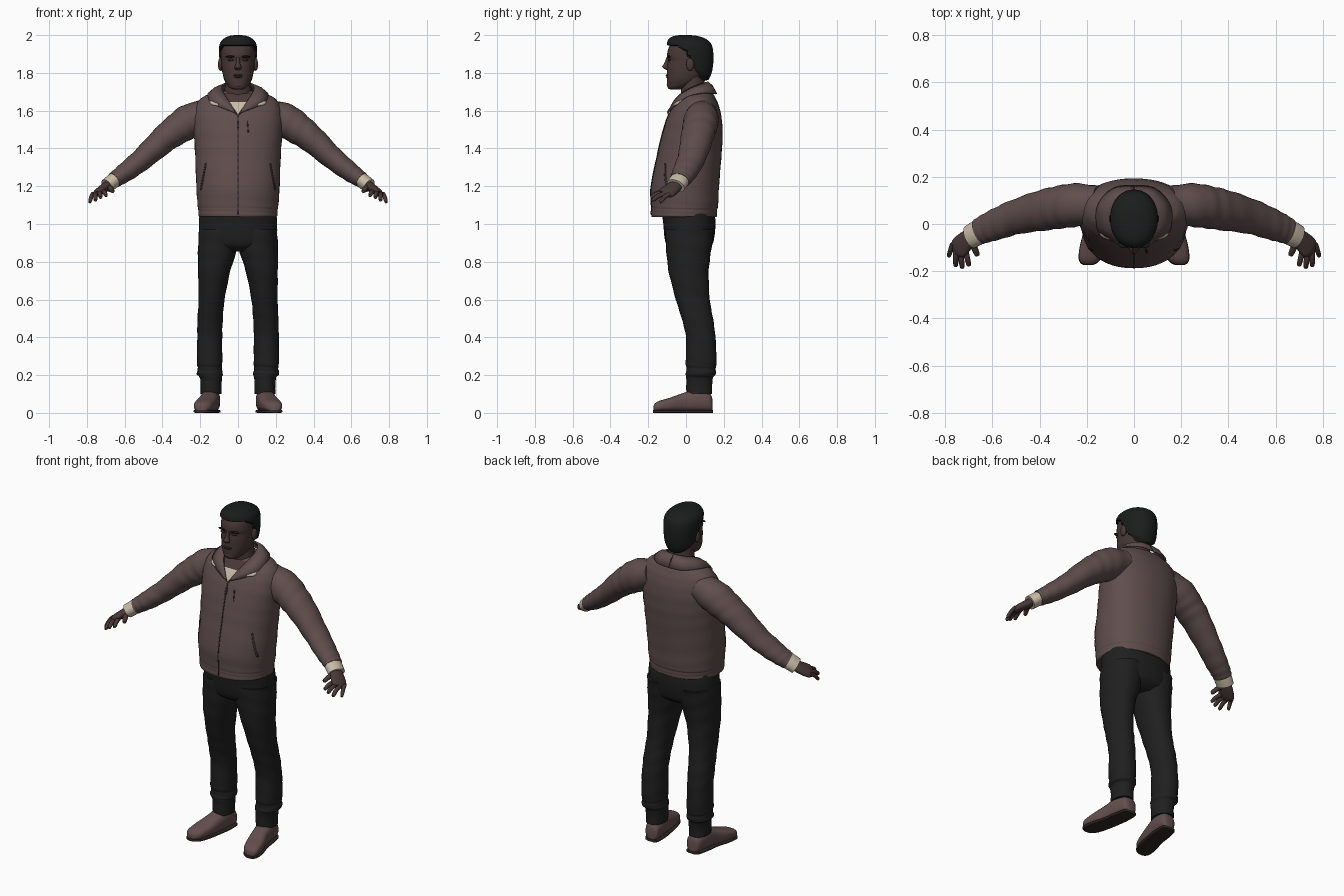
import bpy, bmesh, math
from mathutils import Vector
from mathutils.bvhtree import BVHTree

X, Y, Z = Vector((1, 0, 0)), Vector((0, 1, 0)), Vector((0, 0, 1))


def material(name, rgb):
    m = bpy.data.materials.new(name)
    m.diffuse_color = (*rgb, 1)
    return m


BROWN = material("jacket brown", (0.115, 0.075, 0.074))
SEAM = material("dark seam", (0.045, 0.03, 0.03))
SKIN = material("skin", (0.066, 0.040, 0.037))
LIP = material("lip", (0.045, 0.026, 0.025))
BLACK = material("trouser black", (0.014, 0.014, 0.015))
HAIR = material("hair black", (0.011, 0.012, 0.012))
CREAM = material("shirt cream", (0.58, 0.50, 0.39))
SHOE = material("shoe brown", (0.125, 0.078, 0.076))
SOLE = material("sole dark", (0.03, 0.02, 0.02))


def finish(name, bm, mats, angle=50):
    bmesh.ops.recalc_face_normals(bm, faces=bm.faces)
    me = bpy.data.meshes.new(name)
    bm.to_mesh(me)
    bm.free()
    ob = bpy.data.objects.new(name, me)
    bpy.context.collection.objects.link(ob)
    for m in mats:
        me.materials.append(m)
    bpy.ops.object.select_all(action='DESELECT')
    ob.select_set(True)
    bpy.context.view_layer.objects.active = ob
    bpy.ops.object.shade_smooth_by_angle(angle=math.radians(angle))
    return ob


def spline(rows, steps):
    """Smooth curve through rows of numbers."""
    out = []
    for i in range(len(rows) - 1):
        a, b, c, d = (rows[min(max(k, 0), len(rows) - 1)] for k in (i - 1, i, i + 1, i + 2))
        for s in range(steps):
            t = s / steps
            out.append([q + 0.5 * t * (r - p + t * (2*p - 5*q + 4*r - u + t * (3*(q - r) + u - p)))
                        for p, q, r, u in zip(a, b, c, d)])
    return out + [list(rows[-1])]


def loft(name, rows, mat, frame=None, power=2.0, segs=28, steps=5, fold=0.0, ref=Y, tweak=None):
    """Skin elliptical rings (x, y, z, radius_a, radius_b); rings follow the path unless a frame is given."""
    rows = spline(rows, steps)
    pts = [Vector(r[:3]) for r in rows]
    bm = bmesh.new()
    rings = []
    for i, r in enumerate(rows):
        if frame:
            a, b = frame
        else:
            t = (pts[min(i + 1, len(pts) - 1)] - pts[max(i - 1, 0)]).normalized()
            a = (ref - t * ref.dot(t)).normalized()
            b = t.cross(a)
        ring = []
        for k in range(segs):
            th = 2 * math.pi * k / segs
            c, s = math.cos(th), math.sin(th)
            w = 1 + fold * math.sin(1.5 * i + 2.2 * math.sin(th + 0.7))
            ca = math.copysign(abs(c) ** (2 / power), c) * max(r[3], 0.001) * w
            sb = math.copysign(abs(s) ** (2 / power), s) * max(r[4], 0.001) * w
            p = pts[i] + a * ca + b * sb
            ring.append(bm.verts.new(tweak(p) if tweak else p))
        rings.append(ring)
    for lo, hi in zip(rings, rings[1:]):
        for k in range(segs):
            n = (k + 1) % segs
            bm.faces.new((lo[k], lo[n], hi[n], hi[k]))
    bm.faces.new(rings[0])
    bm.faces.new(rings[-1])
    return finish(name, bm, [mat])


def blob(name, loc, size, mat):
    bm = bmesh.new()
    bmesh.ops.create_uvsphere(bm, u_segments=16, v_segments=10, radius=1)
    for v in bm.verts:
        v.co = Vector(loc) + Vector(c * s for c, s in zip(v.co, size))
    return finish(name, bm, [mat])


def column(rows):
    """Rows of (z, y, rx, ry) on the centre line."""
    return [(0, y, z, rx, ry) for z, y, rx, ry in rows]


# Jacket body
body = loft("jacket_body", column([
    (1.037, -0.010, 0.203, 0.170), (1.045, -0.010, 0.209, 0.174), (1.075, -0.009, 0.210, 0.174),
    (1.10, -0.007, 0.214, 0.177), (1.20, -0.005, 0.221, 0.180), (1.35, 0.016, 0.226, 0.171),
    (1.45, 0.030, 0.232, 0.163), (1.55, 0.043, 0.238, 0.147), (1.62, 0.052, 0.226, 0.124),
    (1.665, 0.060, 0.196, 0.097), (1.69, 0.062, 0.146, 0.080), (1.705, 0.062, 0.09, 0.06)]),
    BROWN, (X, Y), power=2.2, segs=48, fold=0.004)

# Zip and pocket seams, laid as thin strips on the jacket front
tree = BVHTree.FromPolygons([v.co for v in body.data.vertices],
                            [p.vertices[:] for p in body.data.polygons])


def seam(name, x0, z0, x1, z1, width):
    bm = bmesh.new()
    prev = None
    for i in range(17):
        x, z = x0 + (x1 - x0) * i / 16, z0 + (z1 - z0) * i / 16
        pair = []
        for e in (-width / 2, width / 2):
            hit = tree.ray_cast(Vector((x + e, -1, z)), Y)[0]
            pair.append(bm.verts.new((x + e, (hit.y if hit else 0) - 0.003, z)))
        if prev:
            bm.faces.new((prev[0], prev[1], pair[1], pair[0]))
        prev = pair
    ob = finish(name, bm, [SEAM])
    ob.modifiers.new("thickness", 'SOLIDIFY').thickness = 0.003


seam("front_zip", 0, 1.05, 0, 1.585, 0.005)
seam("zip_pull", 0, 1.51, 0, 1.545, 0.012)
seam("chest_pocket", 0.055, 1.485, 0.05, 1.545, 0.006)

# Collar: strip between a neck edge and an outer edge, mirrored
inner = [(0, 0.115, 1.752), (0.055, 0.103, 1.748), (0.085, 0.045, 1.728),
         (0.075, -0.024, 1.69), (0.045, -0.066, 1.645), (0.006, -0.097, 1.58)]
outer = [(0, 0.162, 1.688), (0.085, 0.152, 1.69), (0.150, 0.085, 1.693),
         (0.158, 0.005, 1.674), (0.132, -0.048, 1.635), (0.022, -0.096, 1.59)]
for sx, side in ((1, "left"), (-1, "right")):
    bm = bmesh.new()
    pairs = [[bm.verts.new((p[0] * sx, p[1], p[2])) for p in (a, [(m + n) / 2 + o for m, n, o in zip(a, b, (0.004, 0, 0.01))], b)]
             for a, b in zip(spline(inner, 4), spline(outer, 4))]
    for p, q in zip(pairs, pairs[1:]):
        for k in (0, 1):
            bm.faces.new((p[k], p[k + 1], q[k + 1], q[k]))
    collar = finish("collar_" + side, bm, [BROWN])
    mod = collar.modifiers.new("thickness", 'SOLIDIFY')
    mod.thickness, mod.offset = 0.008, 0
    # Pale trim at the collar point
    loft("collar_trim_" + side, [(sx * 0.148, -0.012, 1.662, 0.004, 0.006), (sx * 0.136, -0.047, 1.640, 0.006, 0.009),
         (sx * 0.105, -0.064, 1.631, 0.004, 0.006)], CREAM, segs=8)

# Open neckline: skin above, shirt below
bm = bmesh.new()
rows = [[bm.verts.new((e * p[0], p[1] + 0.002, p[2])) for e in (-1, 1)] for p in inner[3:]]
for p, q in zip(rows, rows[1:]):
    f = bm.faces.new((p[0], p[1], q[1], q[0]))
    f.material_index = 1 if f.calc_center_median().z < 1.645 else 0
finish("neckline", bm, [SKIN, CREAM])

# Neck and head
loft("neck", column([(1.60, 0.045, 0.07, 0.07), (1.69, 0.04, 0.074, 0.066), (1.74, 0.035, 0.068, 0.064),
                     (1.80, 0.03, 0.066, 0.066)]), SKIN, (X, Y))
loft("head", column([
    (1.712, -0.056, 0.022, 0.026), (1.720, -0.050, 0.042, 0.046), (1.745, -0.022, 0.064, 0.078),
    (1.78, -0.005, 0.078, 0.096), (1.83, 0.012, 0.086, 0.112), (1.865, 0.018, 0.089, 0.113),
    (1.89, 0.018, 0.090, 0.119), (1.93, 0.020, 0.088, 0.113), (1.965, 0.022, 0.074, 0.092),
    (1.985, 0.02, 0.04, 0.05)]), SKIN, (X, Y), power=2.2, segs=40)


def hairline(p):
    """Tuck hair below the hairline into the skull."""
    if p.y < -0.055:
        line = 1.945
    elif p.y < 0.0:
        line = 1.945 - (p.y + 0.055) * 0.6
    elif p.y < 0.025:
        line = 1.912 - p.y * 3.0
    else:
        line = 1.837 - (p.y - 0.025) * 0.8
    if p.z < line:
        return Vector((p.x * 0.82, 0.02 + (p.y - 0.02) * 0.82, p.z))
    return p


loft("hair", column([
    (1.755, 0.058, 0.055, 0.058), (1.80, 0.034, 0.086, 0.102), (1.86, 0.025, 0.097, 0.120),
    (1.92, 0.021, 0.101, 0.122), (1.96, 0.015, 0.094, 0.115), (1.985, 0.004, 0.070, 0.090),
    (1.997, -0.002, 0.040, 0.055), (2.0, -0.004, 0.012, 0.02)]),
    HAIR, (X, Y), power=2.15, segs=64, steps=8, tweak=hairline)

# Face
loft("nose", column([(1.885, -0.094, 0.008, 0.008), (1.85, -0.103, 0.011, 0.013), (1.832, -0.107, 0.018, 0.019),
                     (1.82, -0.101, 0.016, 0.012), (1.815, -0.096, 0.006, 0.006)]), SKIN, (X, Y), segs=16)
blob("upper_lip", (0, -0.100, 1.787), (0.028, 0.008, 0.005), LIP)
blob("lower_lip", (0, -0.099, 1.778), (0.023, 0.008, 0.005), LIP)
blob("chin", (0, -0.084, 1.737), (0.030, 0.018, 0.018), SKIN)

# Trouser hips
loft("trouser_hips", column([(0.855, 0.018, 0.10, 0.08), (0.885, 0.018, 0.18, 0.118), (0.93, 0.018, 0.204, 0.132),
                             (1.0, 0.018, 0.207, 0.138), (1.06, 0.012, 0.203, 0.140)]), BLACK, (X, Y), power=2.3, segs=40)

for sx, side in ((1, "left"), (-1, "right")):
    def flip(rows):
        return [(sx * r[0], *r[1:]) for r in rows]

    blob("ear_" + side, (sx * 0.094, 0.022, 1.845), (0.012, 0.021, 0.034), SKIN)
    blob("brow_" + side, (sx * 0.036, -0.090, 1.886), (0.030, 0.012, 0.006), HAIR)
    blob("eye_" + side, (sx * 0.036, -0.088, 1.868), (0.017, 0.008, 0.006), LIP)
    seam("side_pocket_" + side, sx * 0.198, 1.18, sx * 0.172, 1.32, 0.007)

    # Sleeve, shirt cuff
    loft("sleeve_" + side, flip([
        (0.15, 0.082, 1.588, 0.080, 0.075), (0.25, 0.080, 1.548, 0.092, 0.090), (0.32, 0.070, 1.503, 0.090, 0.083),
        (0.39, 0.057, 1.450, 0.086, 0.073), (0.50, 0.030, 1.350, 0.074, 0.060), (0.58, 0.000, 1.286, 0.067, 0.053),
        (0.63, -0.020, 1.250, 0.060, 0.046), (0.657, -0.033, 1.232, 0.055, 0.042)]),
        BROWN, fold=0.022)
    loft("shirt_cuff_" + side, flip([(0.635, -0.023, 1.246, 0.050, 0.038), (0.662, -0.037, 1.227, 0.053, 0.040),
                                     (0.694, -0.055, 1.202, 0.051, 0.039)]), CREAM)
    # Hand and fingers
    loft("hand_" + side, flip([(0.675, -0.045, 1.215, 0.034, 0.026), (0.712, -0.072, 1.188, 0.043, 0.024),
                               (0.742, -0.102, 1.167, 0.046, 0.020), (0.755, -0.117, 1.157, 0.032, 0.012)]), SKIN)
    for finger, base, tip, r in (
            ("index", (0.715, -0.108, 1.172), (0.698, -0.178, 1.150), 0.012),
            ("middle", (0.735, -0.115, 1.166), (0.727, -0.188, 1.140), 0.012),
            ("ring", (0.755, -0.110, 1.160), (0.755, -0.180, 1.124), 0.012),
            ("little", (0.768, -0.085, 1.160), (0.785, -0.138, 1.114), 0.011),
            ("thumb", (0.692, -0.062, 1.196), (0.662, -0.135, 1.172), 0.014)):
        mid = [(a + b) / 2 + o for a, b, o in zip(base, tip, (0, 0, 0.007))]
        end = [a + (b - a) * 0.93 for a, b in zip(base, tip)]
        loft(f"{finger}_finger_{side}", flip([(*base, r, r), (*mid, r, r), (*end, r * 0.8, r * 0.8),
                                              (*tip, r * 0.25, r * 0.25)]), SKIN, segs=12, steps=3, ref=X)

    # Trouser leg with bunched hem
    loft("trouser_leg_" + side, flip([
        (0.143, 0.070, 0.100, 0.055, 0.068), (0.143, 0.071, 0.180, 0.057, 0.070), (0.149, 0.078, 0.205, 0.069, 0.080),
        (0.149, 0.080, 0.235, 0.064, 0.077), (0.150, 0.080, 0.270, 0.067, 0.082), (0.150, 0.078, 0.40, 0.066, 0.078),
        (0.147, 0.060, 0.50, 0.067, 0.083), (0.140, 0.036, 0.60, 0.069, 0.090), (0.126, 0.014, 0.75, 0.085, 0.106),
        (0.108, 0.015, 0.87, 0.104, 0.120), (0.103, 0.019, 0.97, 0.104, 0.130)]),
        BLACK, (X, Y), power=2.15, fold=0.014)

    # Shoe and sole, from heel to toe
    plan = [(0.136, 0.140, 0.026, 0.070), (0.138, 0.125, 0.042, 0.100), (0.145, 0.060, 0.050, 0.122),
            (0.155, -0.010, 0.050, 0.105), (0.172, -0.080, 0.054, 0.080), (0.186, -0.140, 0.048, 0.062),
            (0.192, -0.164, 0.033, 0.048), (0.194, -0.172, 0.016, 0.034)]
    loft("shoe_" + side, flip([(x, y, h / 2 + 0.004, w, h / 2 - 0.002) for x, y, w, h in plan]), SHOE, (X, Z), power=2.6)
    loft("sole_" + side, flip([(x, y * 1.015, 0.008, w + 0.001, 0.008) for x, y, w, h in plan]), SOLE, (X, Z), power=5)
